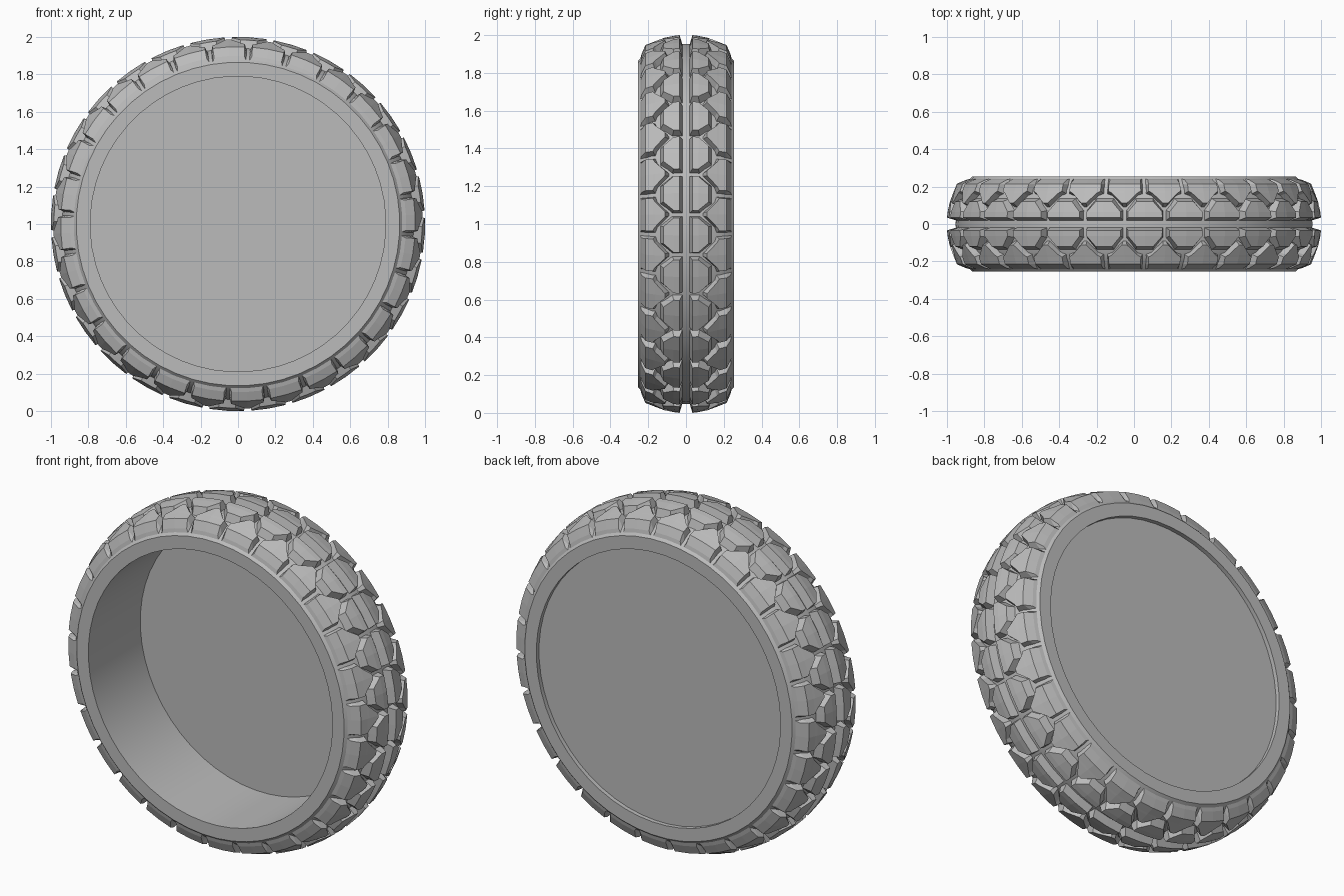
import bpy, bmesh, math

cube = bpy.data.objects.get("Cube")
if cube:
    bpy.data.objects.remove(cube, do_unlink=True)

COUNT = 28                      # tread blocks around the wheel
PITCH = 2 * math.pi / COUNT
START = math.radians(3)         # a gap between centre blocks

grey = bpy.data.materials.new("rubber grey")
grey.use_nodes = True
colour = (0.5, 0.5, 0.5, 1)
grey.diffuse_color = colour
grey.node_tree.nodes["Principled BSDF"].inputs["Base Color"].default_value = colour

# Profiles as (distance from middle plane, radius)
BASE = [(0, 0.955), (0.1, 0.95), (0.18, 0.925), (0.235, 0.885), (0.255, 0.865)]
TOP = [(0, 1.002), (0.04, 1.0), (0.1, 0.992), (0.215, 0.948), (0.24, 0.89), (0.26, 0.86)]


def radius(profile, y):
    for (y0, r0), (y1, r1) in zip(profile, profile[1:]):
        if y <= y1:
            return r0 + (r1 - r0) * (y - y0) / (y1 - y0)
    return profile[-1][1]


def place(y, r, a):
    return (r * math.cos(a), y, 1 + r * math.sin(a))


def make_object(name, bm, smooth):
    bmesh.ops.recalc_face_normals(bm, faces=bm.faces)
    mesh = bpy.data.meshes.new(name)
    bm.to_mesh(mesh)
    bm.free()
    mesh.materials.append(grey)
    ob = bpy.data.objects.new(name, mesh)
    bpy.context.collection.objects.link(ob)
    if smooth:
        bpy.ops.object.select_all(action='DESELECT')
        ob.select_set(True)
        bpy.context.view_layer.objects.active = ob
        bpy.ops.object.shade_smooth_by_angle(angle=math.radians(20))
    return ob


# Tyre body: closed ring section turned about the axle
bm = bmesh.new()
section = [(-y, r) for y, r in reversed(BASE[1:])] + BASE + [(0.255, 0.79), (-0.255, 0.79)]
steps = COUNT * 2
rings = [[bm.verts.new(place(y, r, START + i * PITCH / 2)) for y, r in section] for i in range(steps)]
for i in range(steps):
    a, b = rings[i], rings[(i + 1) % steps]
    for j in range(len(section)):
        k = (j + 1) % len(section)
        bm.faces.new((a[j], a[k], b[k], b[j]))
make_object("tyre_body", bm, True)

# Disc closing the back of the hub opening
bm = bmesh.new()
faces = []
for y in (0.225, 0.23):
    faces.append([bm.verts.new(place(y, 0.791, START + i * PITCH / 2)) for i in range(steps)])
    bm.faces.new(faces[-1])
for i in range(steps):
    j = (i + 1) % steps
    bm.faces.new((faces[0][i], faces[0][j], faces[1][j], faces[1][i]))
make_object("back_disc", bm, False)


def add_block(bm, top, foot, angle, side):
    """Tapered block; rows are (distance from middle, half width in radians)."""
    rows = [[bm.verts.new(place(side * y, radius(TOP, y), angle + w * c)) for c in (-1, 0, 1)]
            for y, w in top]
    feet = [[bm.verts.new(place(side * y, radius(BASE, y) - 0.006, angle + w * c)) for c in (-1, 0, 1)]
            for y, w in foot]
    for p, q in zip(rows, rows[1:]):
        for c in (0, 1):
            bm.faces.new((p[c], p[c + 1], q[c + 1], q[c]))

    def outline(g):
        return g[0] + [r[2] for r in g[1:-1]] + g[-1][::-1] + [r[0] for r in g[-2:0:-1]]
    upper, lower = outline(rows), outline(feet)
    for i in range(len(upper)):
        j = (i + 1) % len(upper)
        bm.faces.new((upper[i], upper[j], lower[j], lower[i]))


# Tread: a centre row and a half-pitch offset shoulder row, mirrored
centre_top = [(0.034, 0.092), (0.065, 0.092), (0.12, 0.045)]
centre_foot = [(0.018, 0.104), (0.073, 0.104), (0.138, 0.05)]
shoulder_top = [(0.112, 0.014), (0.165, 0.07), (0.176, 0.09), (0.215, 0.09), (0.236, 0.09)]
shoulder_foot = [(0.088, 0.008), (0.15, 0.072), (0.16, 0.104), (0.215, 0.104), (0.243, 0.104)]
for label, top, foot, shift in (("centre", centre_top, centre_foot, 0.5),
                                ("shoulder", shoulder_top, shoulder_foot, 0)):
    for end, side in (("front", -1), ("back", 1)):
        bm = bmesh.new()
        for i in range(COUNT):
            add_block(bm, top, foot, START + (i + shift) * PITCH, side)
        make_object(f"{end}_{label}_tread", bm, False)
